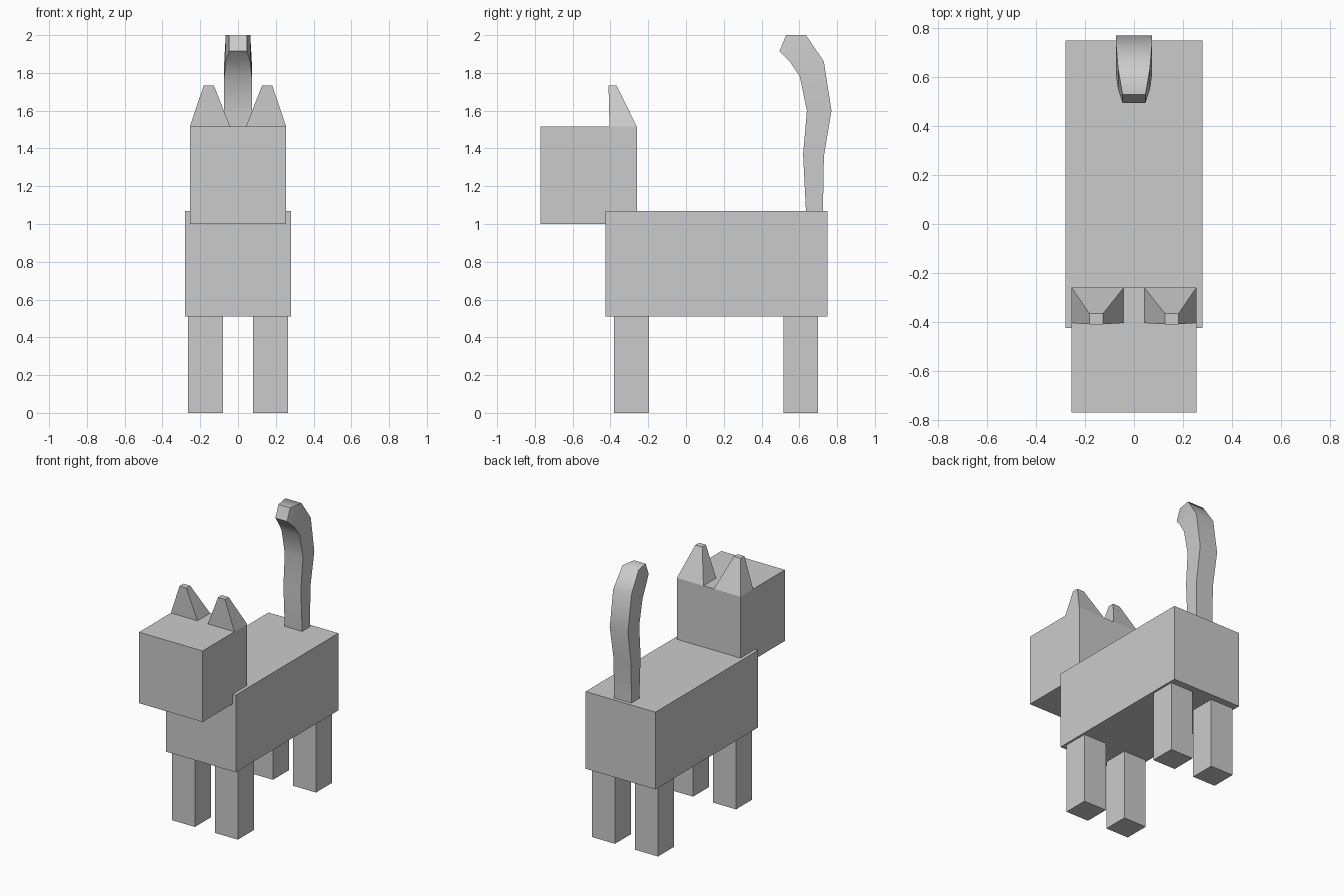
import bpy
from math import radians

cube = bpy.data.objects.get("Cube")
if cube:
    bpy.data.objects.remove(cube, do_unlink=True)

grey = bpy.data.materials.new("plain_grey")
grey.use_nodes = True
colour = (0.6, 0.6, 0.6, 1)
grey.diffuse_color = colour
grey.node_tree.nodes["Principled BSDF"].inputs["Base Color"].default_value = colour


def loft(name, rings):
    """Skin a list of four-cornered rings and cap both ends."""
    verts = [p for ring in rings for p in ring]
    last = len(verts) - 4
    faces = [(3, 2, 1, 0), tuple(range(last, last + 4))]
    for r in range(0, last, 4):
        for i in range(4):
            j = (i + 1) % 4
            faces.append((r + i, r + j, r + 4 + j, r + 4 + i))
    mesh = bpy.data.meshes.new(name)
    mesh.from_pydata(verts, [], faces)
    mesh.materials.append(grey)
    obj = bpy.data.objects.new(name, mesh)
    bpy.context.collection.objects.link(obj)
    return obj


def rect(x, y, z):
    """Horizontal ring from x and y ranges at height z."""
    return [(x[0], y[0], z), (x[1], y[0], z), (x[1], y[1], z), (x[0], y[1], z)]


def box(name, x, y, z):
    return loft(name, [rect(x, y, h) for h in z])


# Body and head
box("body", (-0.28, 0.28), (-0.425, 0.75), (0.51, 1.07))
box("head", (-0.255, 0.255), (-0.77, -0.26), (1.0, 1.515))

# Legs and ears, one per side
for side, s in (("left", 1), ("right", -1)):
    leg_x = sorted((s * 0.08, s * 0.265))
    box("front_leg_" + side, leg_x, (-0.38, -0.195), (0, 0.51))
    box("back_leg_" + side, leg_x, (0.515, 0.70), (0, 0.51))
    base_x = sorted((s * 0.042, s * 0.255))
    tip_x = sorted((s * 0.127, s * 0.182))
    loft("ear_" + side, [rect(base_x, (-0.405, -0.26), 1.515),
                         rect(tip_x, (-0.41, -0.367), 1.732)])

# Tail: front (y, z), back (y, z), half width
sections = [
    ((0.635, 1.07), (0.725, 1.07), 0.07),
    ((0.62, 1.37), (0.73, 1.36), 0.07),
    ((0.64, 1.60), (0.77, 1.60), 0.073),
    ((0.603, 1.78), (0.73, 1.86), 0.073),
    ((0.55, 1.86), (0.635, 2.0), 0.065),
    ((0.495, 1.915), (0.53, 2.0), 0.047),
]
tail = loft("tail", [[(-w, *f), (w, *f), (w, *b), (-w, *b)] for f, b, w in sections])
bpy.ops.object.select_all(action='DESELECT')
tail.select_set(True)
bpy.context.view_layer.objects.active = tail
bpy.ops.object.shade_smooth_by_angle(angle=radians(58))
